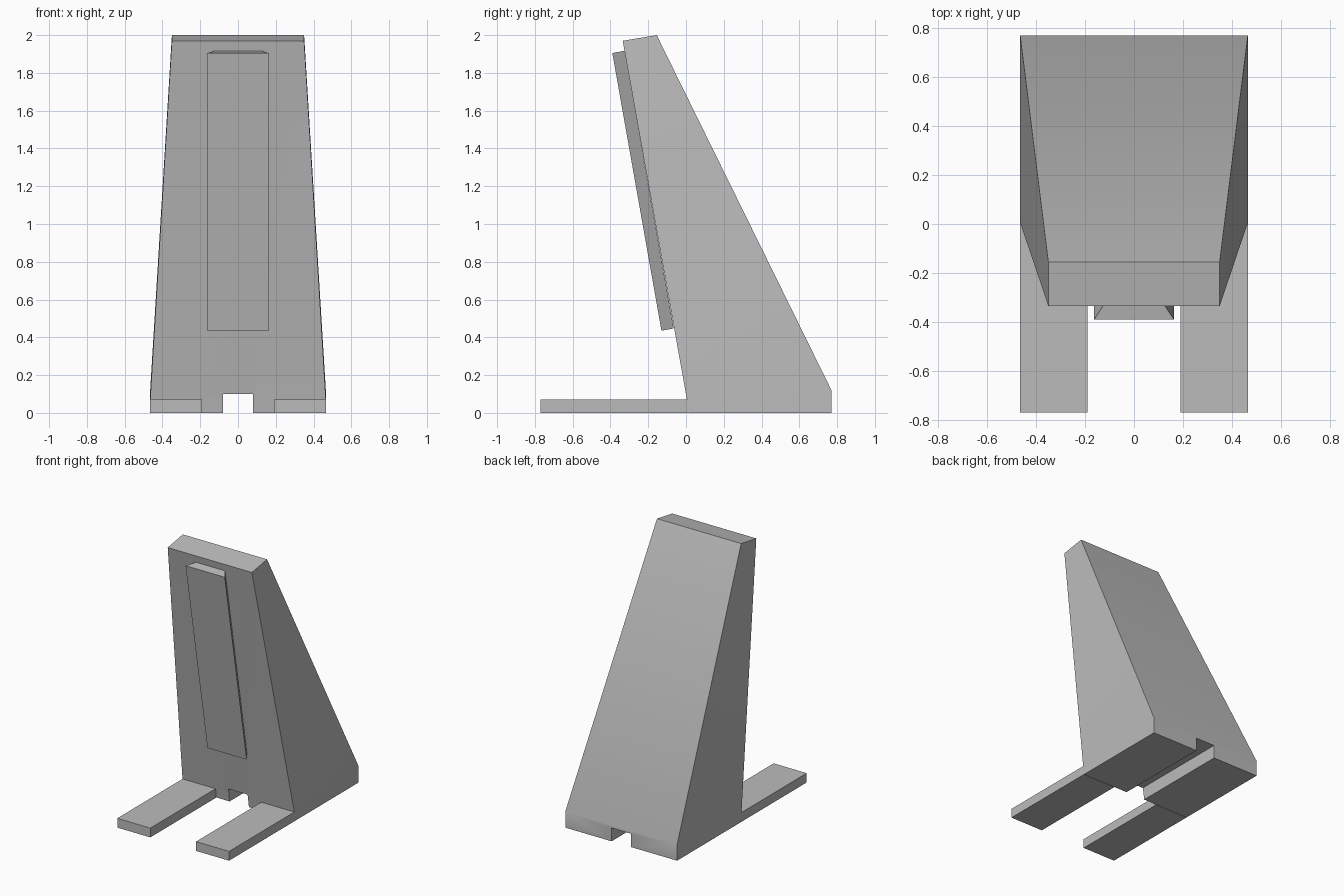
import bpy
import bmesh
import math

old = bpy.data.objects.get("Cube")
if old:
    bpy.data.objects.remove(old, do_unlink=True)

grey = bpy.data.materials.new("plain grey")
grey.use_nodes = True
colour = (0.5, 0.5, 0.5, 1)
grey.diffuse_color = colour
grey.node_tree.nodes["Principled BSDF"].inputs["Base Color"].default_value = colour


def finish(name, bm):
    bmesh.ops.recalc_face_normals(bm, faces=bm.faces)
    mesh = bpy.data.meshes.new(name)
    bm.to_mesh(mesh)
    bm.free()
    mesh.materials.append(grey)
    obj = bpy.data.objects.new(name, mesh)
    bpy.context.collection.objects.link(obj)
    return obj


def loft(name, profile, side_faces):
    """Mirror a (half width, y, z) side profile and bridge the two sides."""
    bm = bmesh.new()
    sides = [[bm.verts.new((s * w, y, z)) for w, y, z in profile] for s in (-1, 1)]
    for ring in sides:
        for face in side_faces:
            bm.faces.new([ring[i] for i in face])
    n = len(profile)
    for i in range(n):
        j = (i + 1) % n
        bm.faces.new((sides[0][i], sides[0][j], sides[1][j], sides[1][i]))
    return finish(name, bm)


def box(name, low, high):
    bm = bmesh.new()
    bmesh.ops.create_cube(bm, size=1)
    for v in bm.verts:
        v.co = [a if c < 0 else b for c, a, b in zip(v.co, low, high)]
    return finish(name, bm)


def activate(obj):
    bpy.ops.object.select_all(action="DESELECT")
    obj.select_set(True)
    bpy.context.view_layer.objects.active = obj


# Leaning wedge body: short upright base, tapering towards the top
base, top = 0.465, 0.35
body = loft("wedge_body", [
    (base, 0.015, 0), (base, 0.77, 0), (base, 0.77, 0.12),
    (top, -0.155, 2), (top, -0.335, 1.97), (base, 0.005, 0.07),
], [(0, 1, 2, 5), (5, 2, 3, 4)])

# Channel running front to back under the body
cutter = box("channel_cutter", (-0.08, -0.5, -0.1), (0.08, 1, 0.1))
cutter.hide_render = True
activate(body)
cut = body.modifiers.new("channel", "BOOLEAN")
cut.operation = "DIFFERENCE"
cut.solver = "EXACT"
cut.object = cutter
bpy.ops.object.modifier_apply(modifier=cut.name)
bpy.data.objects.remove(cutter, do_unlink=True)
activate(body)
bpy.ops.object.shade_smooth_by_angle(angle=math.radians(30))

# Raised strip on the leaning front, narrower where it meets the body
loft("front_strip", [
    (0.163, -0.13, 0.435), (0.163, -0.39, 1.905),
    (0.12, -0.325, 1.917), (0.12, -0.065, 0.447),
], [(0, 1, 2, 3)])

# Two flat feet reaching forward
for name, x0, x1 in (("right_foot", -base, -0.19), ("left_foot", 0.19, base)):
    box(name, (x0, -0.77, 0), (x1, 0.012, 0.07))
